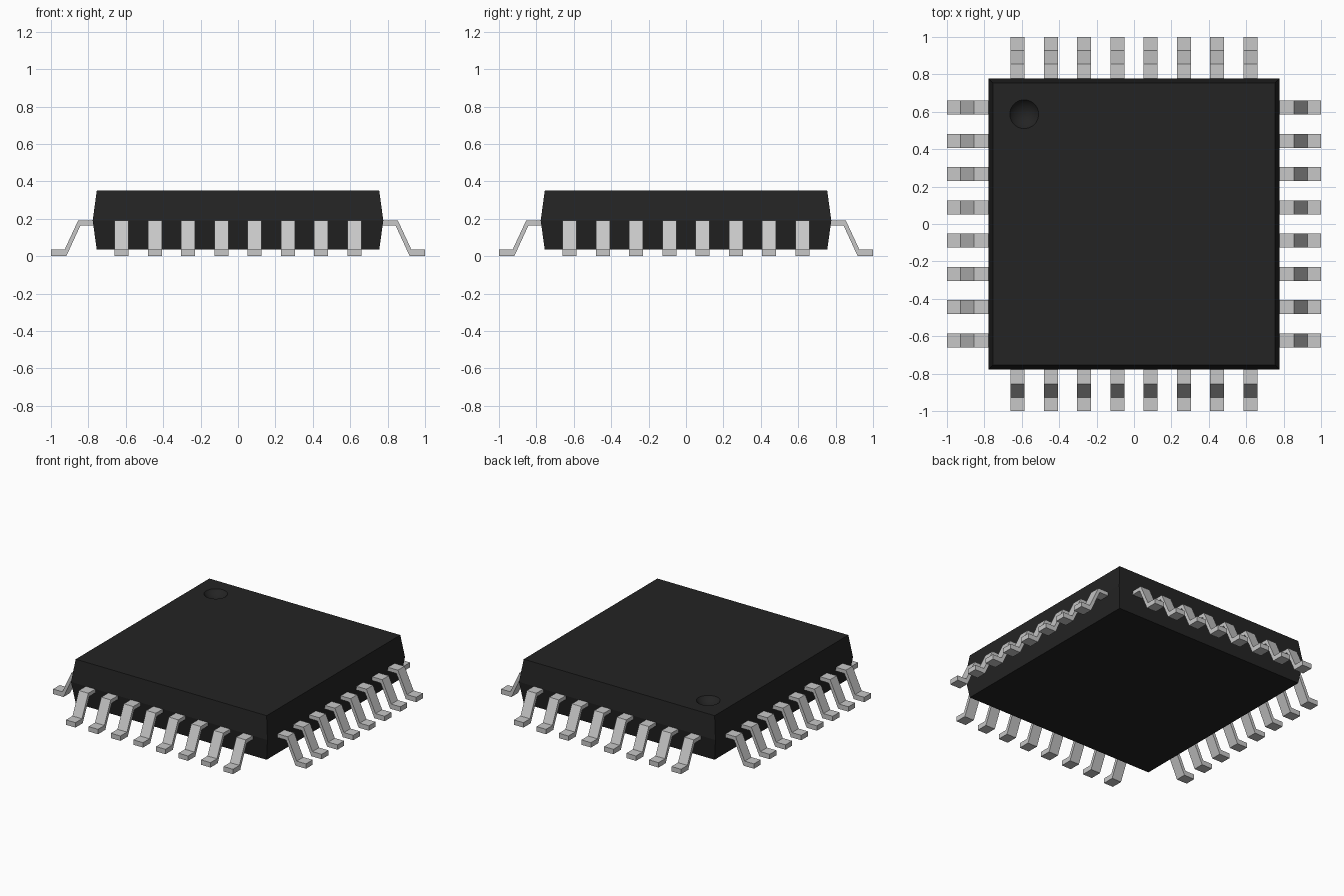
import bpy
import bmesh
from math import pi
from mathutils import Matrix

cube = bpy.data.objects.get("Cube")
if cube:
    bpy.data.objects.remove(cube, do_unlink=True)


def material(name, value):
    mat = bpy.data.materials.new(name)
    mat.use_nodes = True
    colour = (value, value, value, 1)
    mat.diffuse_color = colour
    mat.node_tree.nodes["Principled BSDF"].inputs["Base Color"].default_value = colour
    return mat


def add_object(name, bm, mat):
    bmesh.ops.recalc_face_normals(bm, faces=bm.faces)
    mesh = bpy.data.meshes.new(name)
    bm.to_mesh(mesh)
    bm.free()
    mesh.materials.append(mat)
    obj = bpy.data.objects.new(name, mesh)
    bpy.context.collection.objects.link(obj)
    return obj


black = material("black plastic", 0.017)
silver = material("silver metal", 0.57)

# Package body: three stacked square sections, widest at the lead line
bm = bmesh.new()
rings = []
for half, z in ((0.755, 0.035), (0.777, 0.19), (0.755, 0.35)):
    rings.append([bm.verts.new((sx * half, sy * half, z))
                  for sx, sy in ((-1, -1), (1, -1), (1, 1), (-1, 1))])
for low, high in zip(rings, rings[1:]):
    for i in range(4):
        j = (i + 1) % 4
        bm.faces.new((low[i], low[j], high[j], high[i]))
bm.faces.new(rings[0])
bm.faces.new(rings[-1])
body = add_object("package_body", bm, black)

# Round dimple marking the first lead, cut as a shallow spherical bowl
radius, depth = 0.077, 0.04
ball = (radius ** 2 + depth ** 2) / (2 * depth)
bm = bmesh.new()
bmesh.ops.create_uvsphere(
    bm, u_segments=48, v_segments=32, radius=ball,
    matrix=Matrix.Translation((-0.587, 0.587, 0.35 + ball - depth)))
cutter = add_object("dimple_cutter", bm, black)
cutter.hide_render = True
cut = body.modifiers.new("dimple", "BOOLEAN")
cut.operation = "DIFFERENCE"
cut.solver = "EXACT"
cut.object = cutter
bpy.context.view_layer.objects.active = body
body.select_set(True)
bpy.ops.object.modifier_apply(modifier=cut.name)
bpy.data.objects.remove(cutter, do_unlink=True)
bpy.ops.object.shade_smooth_by_angle(angle=0.2)

# Gull-wing lead: side profile (outward distance, height) extruded across its width
PROFILE = ((0.765, 0.19), (0.855, 0.19), (0.927, 0.035), (1, 0.035),
           (1, 0), (0.918, 0), (0.843, 0.163), (0.765, 0.163))
WIDTH, PITCH, COUNT = 0.075, 0.178, 8


def add_lead(bm, offset, turn):
    start = [bm.verts.new(turn @ Matrix.Translation((r, offset - WIDTH / 2, z)).translation)
             for r, z in PROFILE]
    face = bm.faces.new(start)
    extruded = bmesh.ops.extrude_face_region(bm, geom=[face])["geom"]
    verts = [v for v in extruded if isinstance(v, bmesh.types.BMVert)]
    step = turn @ Matrix.Translation((0, WIDTH, 0)).translation
    bmesh.ops.translate(bm, verts=verts, vec=step)
    # Close the starting end if the extrusion removed its cap
    if not any(set(f.verts) == set(start) for f in bm.faces):
        bm.faces.new(start)


# One row of leads on each of the four sides
for side, name in enumerate(("left", "back", "right", "front")):
    bm = bmesh.new()
    turn = Matrix.Rotation(side * pi / 2, 3, "Z")
    for i in range(COUNT):
        add_lead(bm, (i - (COUNT - 1) / 2) * PITCH, turn)
    add_object(name + "_leads", bm, silver)
